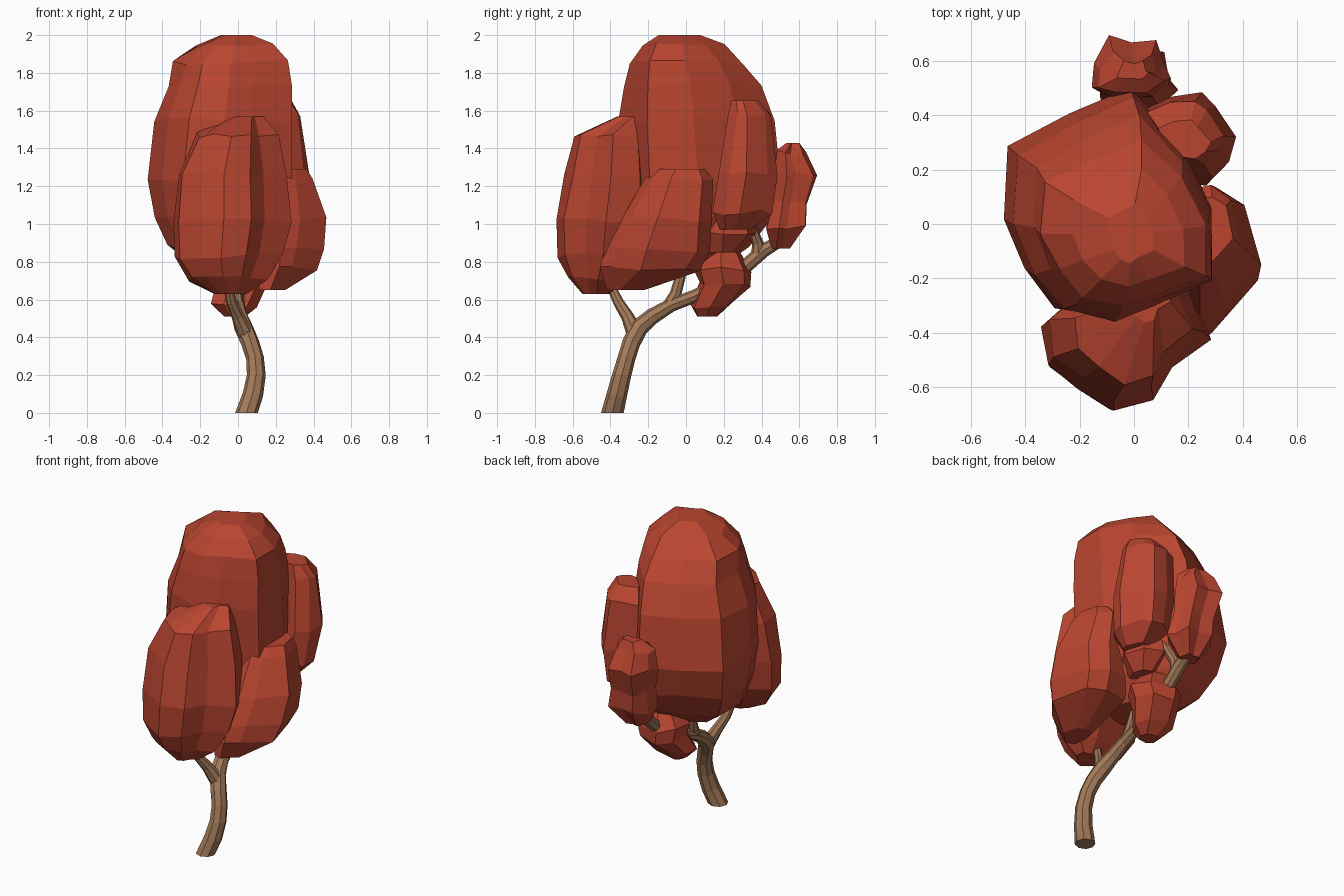
import bpy, bmesh, random
from mathutils import Vector
from math import sin, cos, tau

random.seed(4)


def material(name, rgb):
    m = bpy.data.materials.new(name)
    m.diffuse_color = (*rgb, 1)
    return m


leaf_red = material("leaf red", (0.49, 0.06, 0.03))
bark_brown = material("bark brown", (0.37, 0.195, 0.1))


def skin_rings(name, rings, mat):
    """Flat-faced closed solid through rings of equal point count."""
    bm = bmesh.new()
    loops = [[bm.verts.new(p) for p in r] for r in rings]
    n = len(loops[0])
    for a, b in zip(loops, loops[1:]):
        for i in range(n):
            j = (i + 1) % n
            bm.faces.new((a[i], a[j], b[j], b[i]))
    bm.faces.new(loops[0])
    bm.faces.new(loops[-1])
    bmesh.ops.recalc_face_normals(bm, faces=bm.faces)
    me = bpy.data.meshes.new(name)
    bm.to_mesh(me)
    bm.free()
    me.materials.append(mat)
    ob = bpy.data.objects.new(name, me)
    bpy.context.collection.objects.link(ob)


def leaf_clump(name, outline, levels, rough=0.008):
    """Plan outline fitted to the x and y range given at each height."""
    xs, ys = zip(*outline)
    rings = []
    for k, (z, x0, x1, y0, y1) in enumerate(levels):
        inner = 0 < k < len(levels) - 1
        ring = []
        for x, y in outline:
            u = (x - min(xs)) / (max(xs) - min(xs))
            v = (y - min(ys)) / (max(ys) - min(ys))
            dz = random.uniform(-2, 2) * rough if inner else 0
            ring.append((x0 + u * (x1 - x0) + random.uniform(-rough, rough) * 0.7,
                         y0 + v * (y1 - y0) + random.uniform(-rough, rough) * 0.7,
                         z + dz))
        rings.append(ring)
    skin_rings(name, rings, leaf_red)


def limb(name, path, sides=8):
    """Tapered tube along (x, y, z, radius) points."""
    pts = [Vector(p[:3]) for p in path]
    rings = []
    for i, p in enumerate(pts):
        d = (pts[min(i + 1, len(pts) - 1)] - pts[max(i - 1, 0)]).normalized()
        if p.z == 0:
            d = Vector((0, 0, 1))      # flat cut on the ground
        u = Vector((1, 0, 0))
        u = (u - d * u.dot(d)).normalized()
        w = d.cross(u)
        r = path[i][3]
        rings.append([p + r * (cos(tau * k / sides) * u + sin(tau * k / sides) * w)
                      for k in range(sides)])
    skin_rings(name, rings, bark_brown)


# Crown
leaf_clump("main_crown",
           [(-.02, .5), (-.24, .4), (-.46, .28), (-.48, .02), (-.4, -.17), (-.29, -.31),
            (-.1, -.355), (.04, -.3), (.28, -.2), (.27, .06), (.16, .3)],
           [(2.0, -.09, .07, -.14, .08), (1.945, -.23, .19, -.23, .2),
            (1.85, -.34, .27, -.3, .31), (1.74, -.37, .28, -.33, .4),
            (1.55, -.44, .29, -.36, .47), (1.22, -.48, .29, -.35, .5),
            (1.03, -.44, .28, -.33, .45), (.88, -.37, .22, -.29, .33),
            (.75, -.2, .11, -.19, .15)])

# Front clump
leaf_clump("front_clump",
           [(-.34, -.38), (-.32, -.52), (-.21, -.61), (-.08, -.69), (.07, -.65),
            (.14, -.53), (.28, -.43), (.21, -.26), (.05, -.21), (-.2, -.26)],
           [(1.57, -.03, .13, -.36, -.23), (1.47, -.22, .21, -.59, -.22),
            (1.26, -.31, .26, -.64, -.2), (1.02, -.34, .28, -.69, -.2),
            (.83, -.33, .24, -.68, -.24), (.71, -.26, .16, -.63, -.33),
            (.63, -.12, .05, -.55, -.4)])

# Right clump
leaf_clump("right_clump",
           [(.29, .14), (.4, .06), (.47, -.21), (.32, -.38), (.24, -.44),
            (.1, -.38), (.05, -.15), (.1, .1)],
           [(1.29, .2, .36, -.15, .1), (1.24, .12, .4, -.22, .14),
            (1.02, .06, .47, -.34, .14), (.86, .05, .45, -.42, .13),
            (.76, .06, .42, -.45, .07), (.65, .1, .25, -.42, -.22)])

# Back right clump
leaf_clump("back_right_clump",
           [(.05, .42), (.14, .47), (.25, .48), (.3, .43), (.37, .3),
            (.35, .21), (.28, .14), (.1, .17)],
           [(1.655, .09, .28, .24, .38), (1.58, .05, .33, .22, .45),
            (1.27, .05, .37, .17, .48), (1.06, .07, .34, .14, .45),
            (.97, .14, .26, .18, .34)])

# Small clump under the back right one
leaf_clump("underside_clump",
           [(.02, .14), (.17, .1), (.24, .2), (.2, .33), (.08, .37), (0, .28)],
           [(1.04, .03, .22, .1, .36), (.95, 0, .24, .1, .37), (.85, .05, .17, .13, .28)])

# Back clump
leaf_clump("back_clump",
           [(-.16, .48), (-.15, .58), (-.09, .69), (0, .66), (.1, .68),
            (.13, .57), (.16, .52), (.08, .45), (-.08, .45)],
           [(1.43, -.06, .06, .53, .6), (1.38, -.13, .11, .48, .63),
            (1.26, -.16, .14, .47, .69), (1.11, -.12, .13, .46, .64),
            (.98, -.12, .16, .43, .64), (.87, -.06, .06, .45, .55)])

# Low clump
leaf_clump("low_clump",
           [(-.13, .12), (-.05, .02), (.1, .05), (.17, .17), (.12, .31), (-.03, .35), (-.12, .27)],
           [(.86, -.06, .1, .1, .28), (.76, -.13, .18, .05, .345),
            (.68, -.11, .16, .07, .345), (.57, -.14, .1, .02, .25),
            (.51, -.07, .04, .06, .16)])

# Trunk and branches
limb("trunk", [(.045, -.39, 0, .06), (.08, -.365, .1, .054), (.097, -.34, .2, .05),
               (.09, -.315, .29, .047), (.065, -.29, .37, .048),
               (.03, -.25, .45, .05), (.01, -.18, .51, .043), (0, -.08, .57, .036),
               (0, .05, .62, .034), (0, .2, .7, .036), (0, .32, .78, .038),
               (0, .41, .86, .038), (0, .48, .9, .032), (0, .54, .96, .025)])
limb("front_branch", [(.04, -.27, .42, .045), (.0, -.31, .51, .034),
                      (-.035, -.36, .59, .028), (-.06, -.41, .7, .022)])
limb("middle_branch", [(0, -.1, .55, .036), (-.01, -.055, .63, .031),
                       (-.02, -.03, .72, .028), (-.03, -.01, .85, .024)])
limb("back_branch", [(0, .38, .83, .036), (.01, .38, .9, .03),
                     (.04, .35, .98, .025), (.08, .33, 1.06, .02)])
